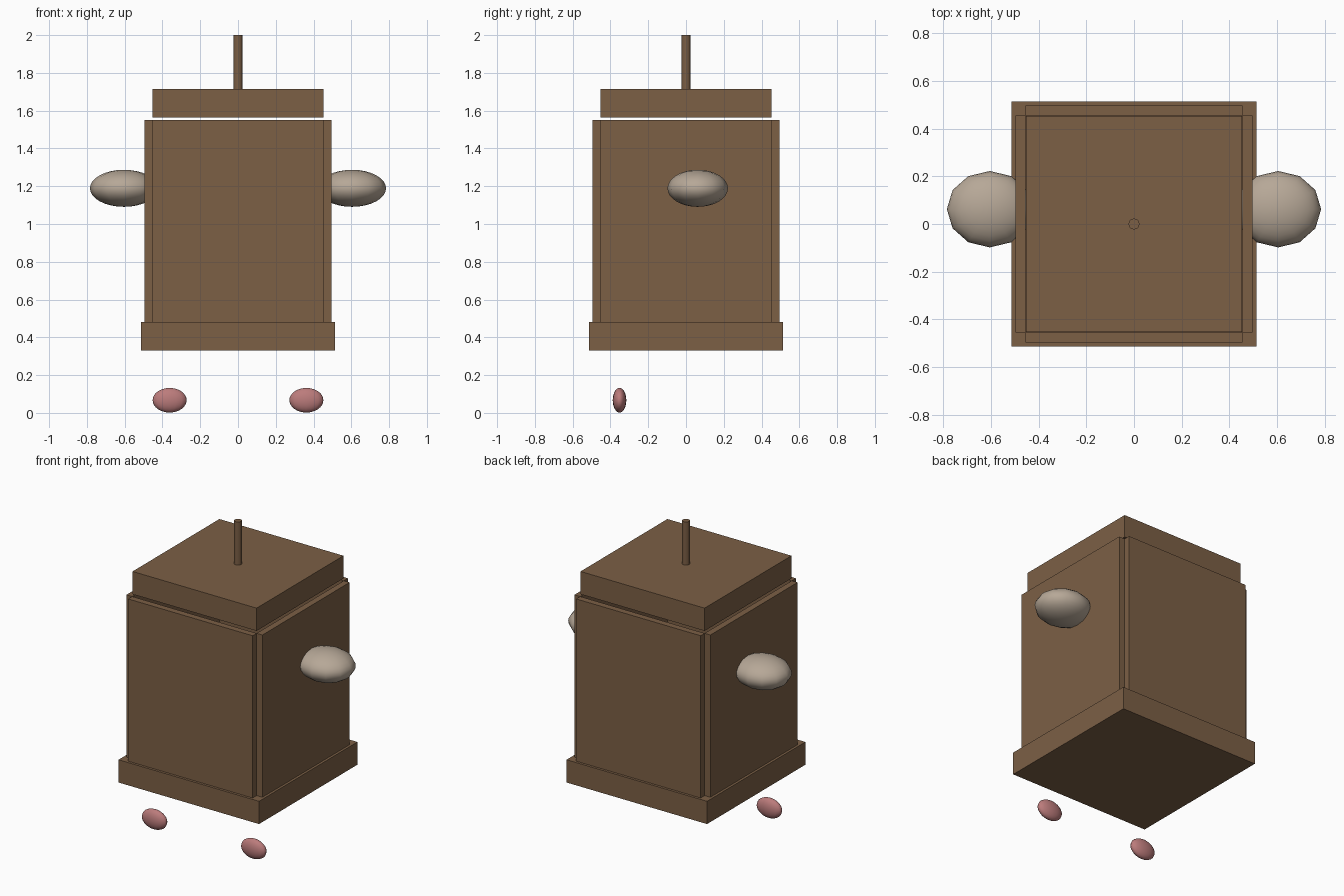
import bpy, math

if "Cube" in bpy.data.objects:
    bpy.data.objects.remove(bpy.data.objects["Cube"])


def material(name, rgb):
    m = bpy.data.materials.new(name)
    m.diffuse_color = (*rgb, 1)
    m.use_nodes = True
    m.node_tree.nodes["Principled BSDF"].inputs["Base Color"].default_value = m.diffuse_color
    return m


WOOD = material("wood_brown", (0.20, 0.115, 0.06))
BEIGE = material("hand_beige", (0.47, 0.39, 0.31))
PINK = material("foot_pink", (0.50, 0.20, 0.20))


def box(name, size, loc):
    bpy.ops.mesh.primitive_cube_add(size=1, location=loc)
    o = bpy.context.object
    o.name = name
    o.scale = size
    bpy.ops.object.transform_apply(location=False, rotation=False, scale=True)
    o.data.materials.append(WOOD)
    return o


def ellipsoid(name, radii, loc, mat, segments, rings):
    bpy.ops.mesh.primitive_uv_sphere_add(segments=segments, ring_count=rings,
                                         radius=1, location=loc)
    o = bpy.context.object
    o.name = name
    o.scale = radii
    bpy.ops.object.transform_apply(location=False, rotation=False, scale=True)
    bpy.ops.object.shade_smooth()
    o.data.materials.append(mat)
    return o


# base plinth and floating lid
box("base", (1.025, 1.025, 0.15), (0, 0, 0.405))
box("lid", (0.905, 0.905, 0.15), (0, 0, 1.64))

# four wall panels leaving a small notch at each corner
OUTER, INNER = 0.496, 0.454
z0, z1 = 0.48, 1.55
thick, mid = OUTER - INNER, (OUTER + INNER) / 2
for name, dx, dy in (("front_panel", 0, -1), ("back_panel", 0, 1),
                     ("left_panel", -1, 0), ("right_panel", 1, 0)):
    size = (thick if dx else 2 * INNER, thick if dy else 2 * INNER, z1 - z0)
    box(name, size, (dx * mid, dy * mid, (z0 + z1) / 2))

# thin antenna rod on the lid
bpy.ops.mesh.primitive_cylinder_add(vertices=16, radius=0.023, depth=0.3,
                                    location=(0, 0, 1.85))
rod = bpy.context.object
rod.name = "antenna"
rod.data.materials.append(WOOD)

# hands half sunk in the side walls, feet floating below the front
for side, s in (("left", -1), ("right", 1)):
    ellipsoid(side + "_hand", (0.18, 0.16, 0.098), (s * 0.604, 0.062, 1.189),
              BEIGE, 12, 16)
    ellipsoid(side + "_foot", (0.09, 0.036, 0.065), (s * 0.362, -0.352, 0.067),
              PINK, 16, 16)
